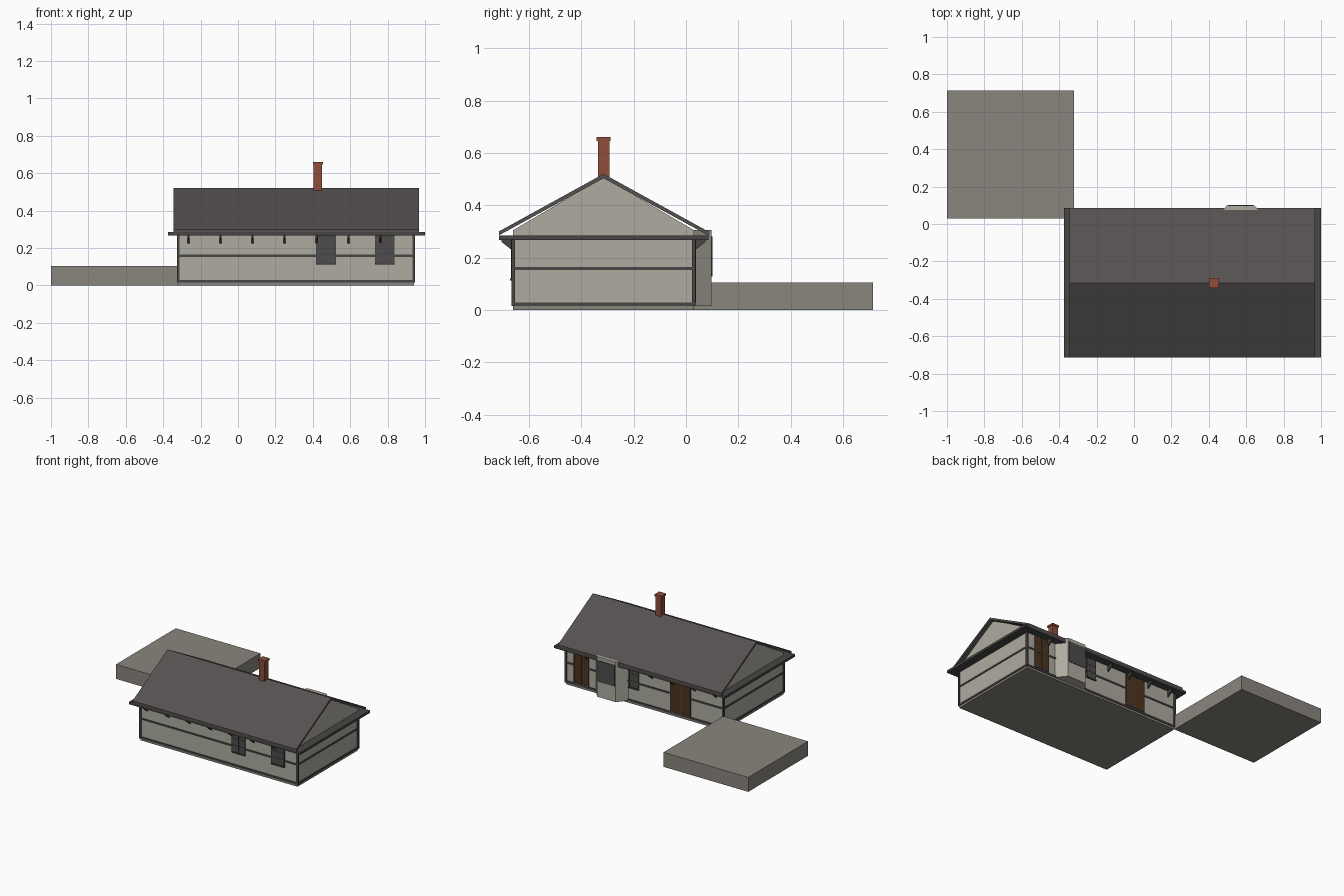
import bpy
import bmesh

if "Cube" in bpy.data.objects:
    bpy.data.objects.remove(bpy.data.objects["Cube"])


def material(name, *srgb):
    lin = [((c / 255 + 0.055) / 1.055) ** 2.4 for c in srgb] + [1]
    m = bpy.data.materials.new(name)
    m.use_nodes = True
    m.diffuse_color = lin
    m.node_tree.nodes["Principled BSDF"].inputs["Base Color"].default_value = lin
    return m


plaster = material("plaster", 174, 171, 160)
stone = material("stone", 138, 134, 126)
slate = material("slate", 85, 81, 80)
timber = material("dark timber", 72, 70, 68)
glass = material("dark glass", 78, 76, 76)
brick = material("brick", 142, 77, 60)
wood = material("brown wood", 78, 51, 29)


def prism(name, profile, axis, lo, hi, mat):
    """Extrude a 2D profile along an axis; the profile uses the other two axes in order."""
    bm = bmesh.new()
    verts = []
    for p in profile:
        co = list(p)
        co.insert(axis, lo)
        verts.append(bm.verts.new(co))
    face = bm.faces.new(verts)
    new = bmesh.ops.extrude_face_region(bm, geom=[face])["geom"]
    for v in new:
        if isinstance(v, bmesh.types.BMVert):
            v.co[axis] = hi
    bmesh.ops.recalc_face_normals(bm, faces=bm.faces[:])
    mesh = bpy.data.meshes.new(name)
    bm.to_mesh(mesh)
    bm.free()
    mesh.materials.append(mat)
    ob = bpy.data.objects.new(name, mesh)
    bpy.context.collection.objects.link(ob)
    return ob


def box(name, x, y, z, mat):
    corners = [(x[0], y[0]), (x[1], y[0]), (x[1], y[1]), (x[0], y[1])]
    return prism(name, corners, 2, z[0], z[1], mat)


# Main dimensions
X0, X1, Y0, Y1 = -0.32, 0.94, -0.66, 0.03
MID = (Y0 + Y1) / 2
EAVE, RIDGE = 0.3, 0.52
OUT = 0.4
T = 0.005

# Platform and house base
box("platform", (-1, X0), (Y1, 0.715), (0, 0.105), stone)
box("house_base", (X0, X1), (Y0, Y1), (0, 0.015), stone)

# Walls with gable ends
prism("walls", [(Y0, 0.015), (Y1, 0.015), (Y1, 0.305), (MID, RIDGE - 0.012), (Y0, 0.305)],
      0, X0, X1, plaster)

# Timber rails and corner posts
for name, z in (("sill_rail", (0.015, 0.029)), ("middle_rail", (0.153, 0.165))):
    for side, y in (("front", Y0), ("back", Y1)):
        box(f"{side}_{name}", (X0 - T, X1 + T), (y - T, y + T), z, timber)
    for side, x in (("right", X0), ("left", X1)):
        box(f"{side}_{name}", (x - T, x + T), (Y0, Y1), z, timber)
for x in (X0, X1):
    for y in (Y0, Y1):
        box("corner_post", (x - 0.007, x + 0.007), (y - 0.007, y + 0.007), (0.015, 0.267), timber)

# Eaves board and pitched roof
box("eaves_board", (-0.375, 1), (MID - OUT, MID + OUT), (0.268, 0.285), timber)
prism("roof", [(MID - OUT, EAVE), (MID, RIDGE), (MID + OUT, EAVE),
               (MID + OUT, EAVE - 0.015), (MID, RIDGE - 0.017), (MID - OUT, EAVE - 0.015)],
      0, -0.345, 0.968, slate)

# Eaves brackets along both long walls
for i in range(7):
    x = -0.265 + i * 0.171
    for side, y, d in (("front", Y0, -1), ("back", Y1, 1)):
        if side == "back" and i in (4, 5):
            continue
        prism(f"{side}_bracket", [(y, 0.268), (y + d * 0.045, 0.268),
                                  (y + d * 0.045, 0.26), (y, 0.225)],
              0, x - 0.005, x + 0.005, timber)

# Chimney
box("chimney", (0.405, 0.45), (MID - 0.022, MID + 0.022), (0.45, 0.646), brick)
box("chimney_cap", (0.4, 0.455), (MID - 0.027, MID + 0.027), (0.646, 0.66), brick)


def opening(name, x, y, d, z, panel, leaves=1, rows=2):
    """Panel with a timber frame and bars on a wall at y, facing d."""
    def plate(part, px, pz, depth, mat):
        box(f"{name}_{part}", px, sorted((y, y + d * depth)), pz, mat)
    w = 0.006
    plate("panel", x, z, 0.006, panel)
    for i in range(leaves + 1):
        c = x[0] + w / 2 + (x[1] - x[0] - w) * i / leaves
        plate("upright", (c - w / 2, c + w / 2), z, 0.008, timber)
    for i in range(rows + 1):
        c = z[0] + w / 2 + (z[1] - z[0] - w) * i / rows
        plate("bar", x, (c - w / 2, c + w / 2), 0.008, timber)


# Front and back windows with sills
for name, x, y, d in (("front_window_1", (0.417, 0.523), Y0, -1),
                      ("front_window_2", (0.733, 0.838), Y0, -1),
                      ("back_window", (0.355, 0.435), Y1, 1)):
    opening(name, x, y, d, (0.115, 0.268), glass, 2, 3)
    box(f"{name}_sill", x, sorted((y, y + d * 0.012)), (0.113, 0.121), timber)

# Back doors
opening("back_door", (0.757, 0.877), Y1, 1, (0.029, 0.268), wood, 2, 2)
opening("back_double_door", (-0.06, 0.1), Y1, 1, (0.029, 0.268), wood, 2, 1)

# Canted bay with its window
prism("bay", [(0.44, Y1), (0.495, 0.098), (0.645, 0.098), (0.7, Y1)], 2, 0.015, 0.305, plaster)
box("bay_window", (0.502, 0.638), (0.097, 0.102), (0.127, 0.28), glass)
